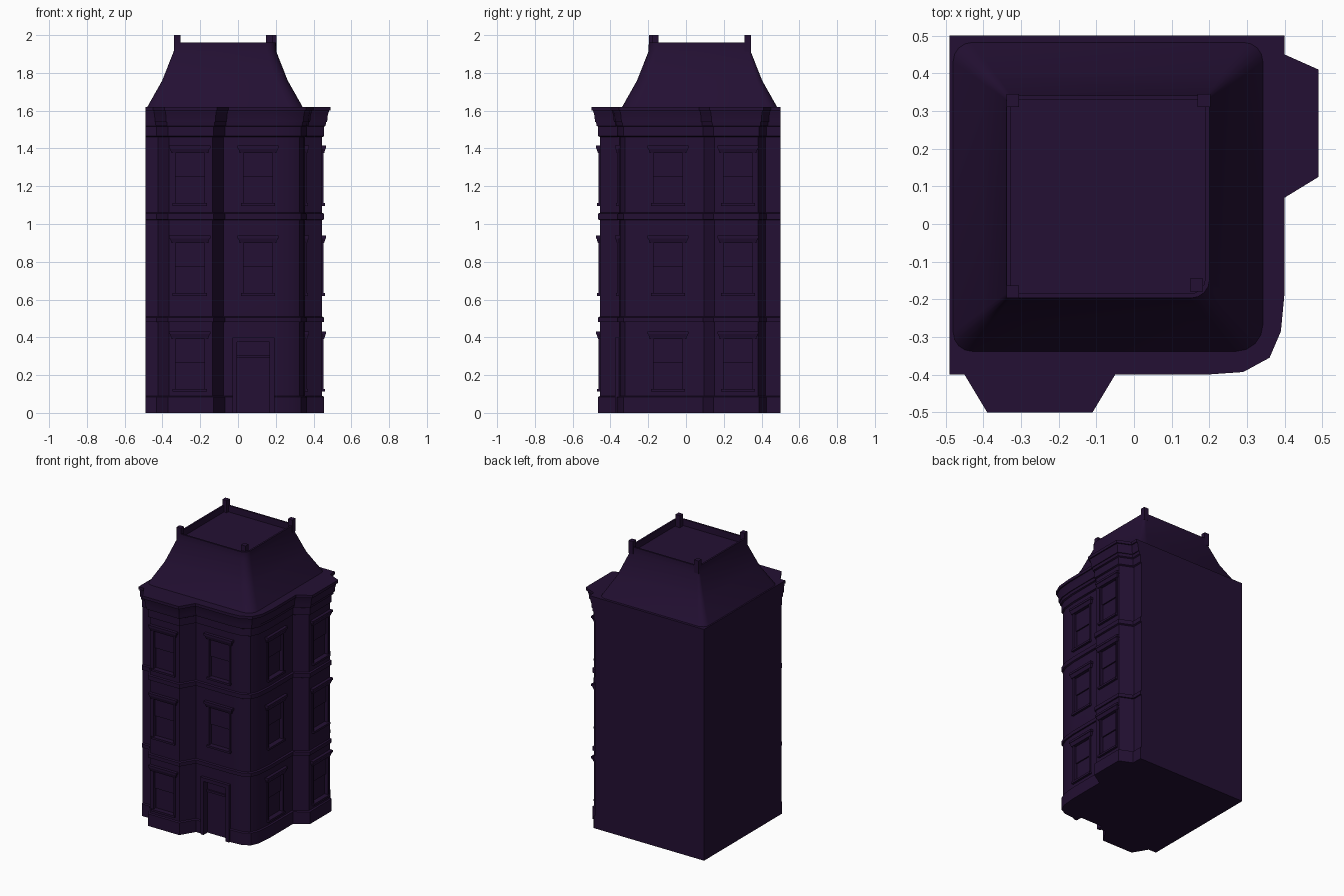
import bpy, bmesh, math
from mathutils import Vector

if "Cube" in bpy.data.objects:
    bpy.data.objects.remove(bpy.data.objects["Cube"])

mat = bpy.data.materials.new("dark_purple")
mat.diffuse_color = (0.017, 0.005, 0.033, 1)
mat.use_nodes = True
mat.node_tree.nodes["Principled BSDF"].inputs["Base Color"].default_value = mat.diffuse_color


def finish(name, bm):
    bmesh.ops.recalc_face_normals(bm, faces=bm.faces)
    me = bpy.data.meshes.new(name)
    bm.to_mesh(me)
    bm.free()
    me.materials.append(mat)
    ob = bpy.data.objects.new(name, me)
    bpy.context.collection.objects.link(ob)
    return ob


def loft(bm, rings, bottom=True, top=True):
    rows = [[bm.verts.new(p) for p in r] for r in rings]
    n = len(rows[0])
    for a, b in zip(rows, rows[1:]):
        for i in range(n):
            j = (i + 1) % n
            bm.faces.new((a[i], a[j], b[j], b[i]))
    if bottom:
        bm.faces.new(rows[0])
    if top:
        bm.faces.new(rows[-1])


def smooth(ob):
    bpy.ops.object.select_all(action='DESELECT')
    ob.select_set(True)
    bpy.context.view_layer.objects.active = ob
    bpy.ops.object.shade_smooth_by_angle(angle=math.radians(30))


# Street outline at the cornice edge: front bay, rounded corner, right bay
PATH = [Vector(p) for p in [
    (-.49, -.40), (-.45, -.40), (-.39, -.50), (-.11, -.50), (-.05, -.40),
    (.19, -.40), (.29, -.393), (.36, -.355), (.39, -.285), (.40, -.18),
    (.40, .07), (.49, .125), (.49, .41), (.40, .45), (.40, .50)]]


def outline(z, d):
    """Street outline moved outward by d; the party walls stay flat."""
    nor = [Vector((b.y - a.y, a.x - b.x)).normalized() for a, b in zip(PATH, PATH[1:])]
    pts = []
    for i, p in enumerate(PATH):
        n1, n2 = nor[max(i - 1, 0)], nor[min(i, len(nor) - 1)]
        q = p + d * (n1 + n2) / (1 + n1.dot(n2))
        pts.append((q.x, q.y, z))
    return pts + [(-.49, .50, z)]


# Walls with plinth, belt courses and cornice (height, offset)
W, B = -.045, -.035
bm = bmesh.new()
loft(bm, [outline(z, d) for z, d in [
    (0, B), (.085, B), (.09, W), (.48, W), (.48, B), (.505, B), (.51, W),
    (1.02, W), (1.025, B), (1.055, B), (1.06, W), (1.46, W), (1.465, B),
    (1.515, B), (1.52, -.026), (1.54, -.024), (1.54, -.018), (1.57, -.016),
    (1.60, -.008), (1.60, 0), (1.62, 0)]])
walls = finish("walls", bm)

# Facade planes: point at distance u along the wall, d out from it, height z
FRONT, RIGHT = 0, 1


def at(side, plane, u, d, z):
    return (u, -(plane + d), z) if side == FRONT else (plane + d, u, z)


def block(bm, f, u0, u1, d0, d1, z0, z1, flare=0):
    rings = []
    for z, e in ((z0, 0), (z1, flare)):
        rings.append([at(*f, u, d, z) for u, d in
                      ((u0 - e, d0), (u1 + e, d0), (u1 + e, d1 + e), (u0 - e, d1 + e))])
    loft(bm, rings)


frames, hoods, sills, cut = (bmesh.new() for _ in range(4))


def window(f, c, z):
    """Sash window centred at c with its sill top at z."""
    h, top, mid = .077, z + .265, z + .14
    # stepped recess for upper and lower sash
    prof = [(.05, z), (-.02, z), (-.02, mid), (-.011, mid), (-.011, top), (.05, top)]
    loft(cut, [[at(*f, u, d, zz) for d, zz in prof] for u in (c - h, c + h)])
    for s in (-1, 1):
        a, b = sorted((c + s * h, c + s * (h + .012)))
        block(frames, f, a, b, -.004, .007, z, top)
    block(sills, f, c - h - .014, c + h + .014, -.004, .016, z - .014, z)
    block(hoods, f, c - .097, c + .097, -.004, .011, top, top + .025, .008)
    block(hoods, f, c - .109, c + .109, -.004, .022, top + .025, top + .04)


BAY_F, MAIN_F = (FRONT, .455), (FRONT, .355)
BAY_R, MAIN_R = (RIGHT, .445), (RIGHT, .355)
for floor, z in enumerate((.127, .642, 1.11)):
    if floor == 1:
        z -= .008
    window(BAY_F, -.255, z)
    window(BAY_R, .275, z)
    window(MAIN_R, -.095, z)
    if floor:
        window(MAIN_F, .106, z)

# Front door: recess and surround
block(cut, MAIN_F, -.005, .167, -.025, .05, -.01, .375)
door = bmesh.new()
block(door, MAIN_F, -.03, -.005, -.004, .02, 0, .375)
block(door, MAIN_F, .167, .192, -.004, .02, 0, .375)
block(door, MAIN_F, -.03, .192, -.004, .02, .375, .40)
block(door, MAIN_F, -.005, .167, -.026, -.015, .29, .305)
finish("door_surround", door)
finish("window_frames", frames)
finish("window_hoods", hoods)
finish("window_sills", sills)

# Cut the openings into the walls
cutter = finish("opening_cutter", cut)
cutter.hide_render = True
mod = walls.modifiers.new("openings", 'BOOLEAN')
mod.operation = 'DIFFERENCE'
mod.solver = 'EXACT'
mod.object = cutter
bpy.context.view_layer.objects.active = walls
bpy.ops.object.modifier_apply(modifier=mod.name)
bpy.data.objects.remove(cutter)
smooth(walls)


# Mansard roof with a low parapet round a sunken deck
def roof_ring(z, inset, r_front, r):
    x0, x1, y0, y1 = -.48 + inset, .342 - inset, -.338 + inset, .482 - inset
    pts = []
    for cx, cy, sx, sy, start, rad in (
            (x0, y0, 1, 1, 180, r), (x1, y0, -1, 1, 270, r_front),
            (x1, y1, -1, -1, 0, r), (x0, y1, 1, -1, 90, r)):
        for k in range(5):
            a = math.radians(start + k * 22.5)
            pts.append((cx + sx * rad + rad * math.cos(a),
                        cy + sy * rad + rad * math.sin(a), z))
    return pts


bm = bmesh.new()
loft(bm, [roof_ring(*a) for a in [
    (1.62, 0, .07, .05), (1.76, .079, .06, .03), (1.915, .14, .05, .012),
    (1.96, .141, .05, .012), (1.96, .153, .04, .008), (1.915, .153, .04, .008)]],
    bottom=False)
smooth(finish("mansard_roof", bm))

# Corner posts of the parapet
bm = bmesh.new()
for x, y in ((-.322, -.18), (.166, -.162), (.186, .328), (-.322, .328)):
    s = .017
    loft(bm, [[(x - s, y - s, z), (x + s, y - s, z), (x + s, y + s, z), (x - s, y + s, z)]
              for z in (1.91, 2.0)])
finish("parapet_posts", bm)
